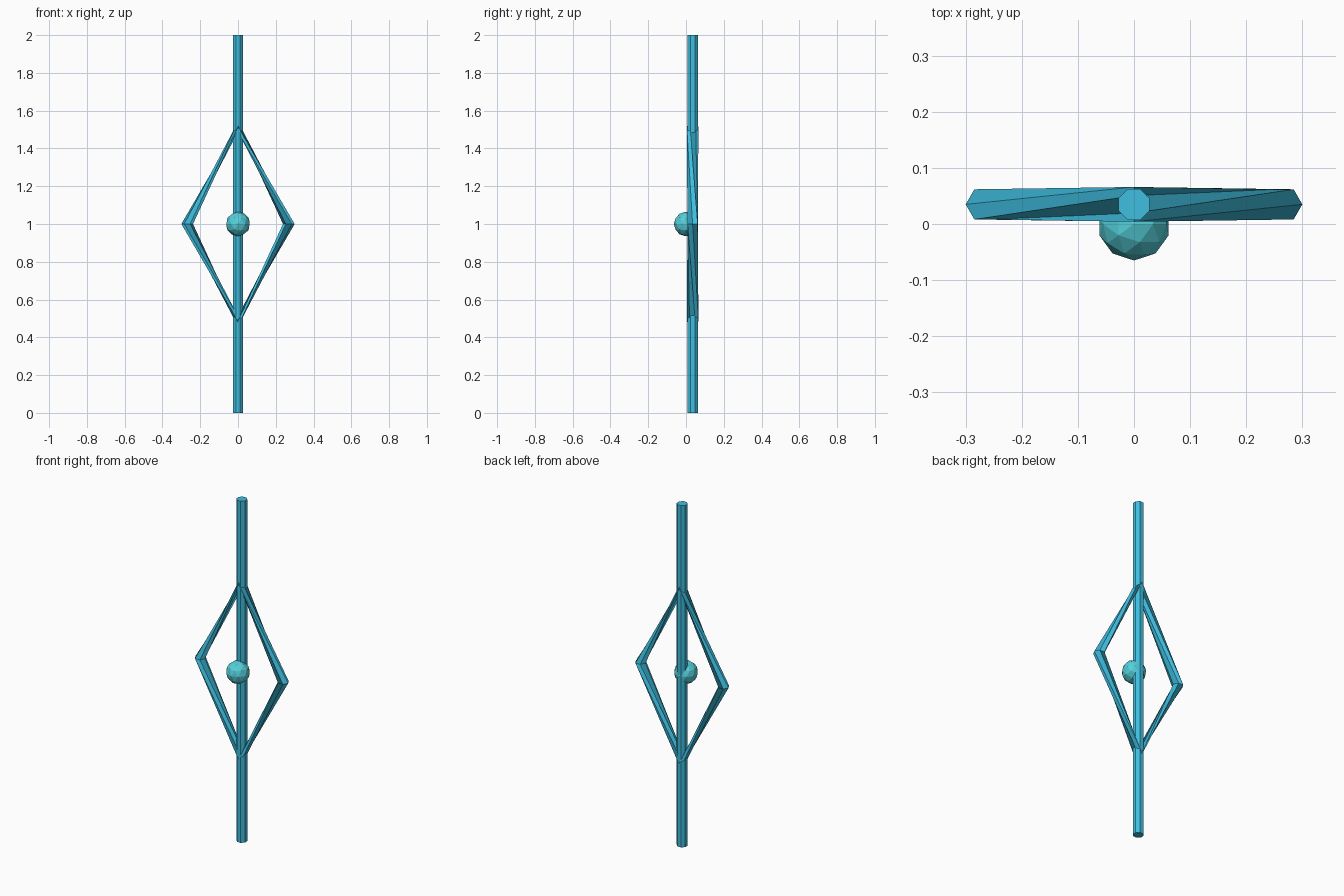
import bpy, bmesh
from math import sin, cos, pi
from mathutils import Vector

if "Cube" in bpy.data.objects:
    bpy.data.objects.remove(bpy.data.objects["Cube"])


def material(name, color):
    m = bpy.data.materials.new(name)
    m.diffuse_color = color
    m.use_nodes = True
    m.node_tree.nodes["Principled BSDF"].inputs["Base Color"].default_value = m.diffuse_color
    return m


blue = material("blue", (0.05, 0.52, 0.75, 1))
aqua = material("aqua", (0.09, 0.62, 0.70, 1))
Y = 0.035  # depth of the rod and frame plane

# Central octagonal rod, flats facing front and sides
bpy.ops.mesh.primitive_cylinder_add(vertices=8, radius=0.0297, depth=2,
                                    location=(0, Y, 1), rotation=(0, 0, pi / 8))
rod = bpy.context.object
rod.name = "rod"
rod.data.materials.append(blue)

# Faceted ball at the front of the rod
bpy.ops.mesh.primitive_ico_sphere_add(subdivisions=2, radius=0.065, location=(0, 0, 1))
ball = bpy.context.object
ball.name = "ball"
ball.data.materials.append(aqua)

# Diamond frame: six-sided tube that twists a quarter turn along each bar
SIDES, R = 6, 0.031
corners = [(-0.269, 1.0, (-1, 0, 0)), (0, 1.515, (0, 0, 1)),
           (0.269, 1.0, (1, 0, 0)), (0, 0.485, (0, 0, -1))]
bm = bmesh.new()
rings = []
for i, (x, z, out) in enumerate(corners):
    center, out, depth = Vector((x, Y, z)), Vector(out), Vector((0, 1, 0))
    ring = []
    for k in range(SIDES):
        a = pi + i * pi / 2 + k * 2 * pi / SIDES
        ring.append(bm.verts.new(center + R * (cos(a) * out + sin(a) * depth)))
    rings.append(ring)
for i in range(4):
    a, b = rings[i], rings[(i + 1) % 4]
    for k in range(SIDES):
        n = (k + 1) % SIDES
        bm.faces.new((a[k], a[n], b[n], b[k]))
bmesh.ops.recalc_face_normals(bm, faces=bm.faces)
mesh = bpy.data.meshes.new("diamond_frame")
bm.to_mesh(mesh)
bm.free()
mesh.materials.append(blue)
frame = bpy.data.objects.new("diamond_frame", mesh)
bpy.context.collection.objects.link(frame)
